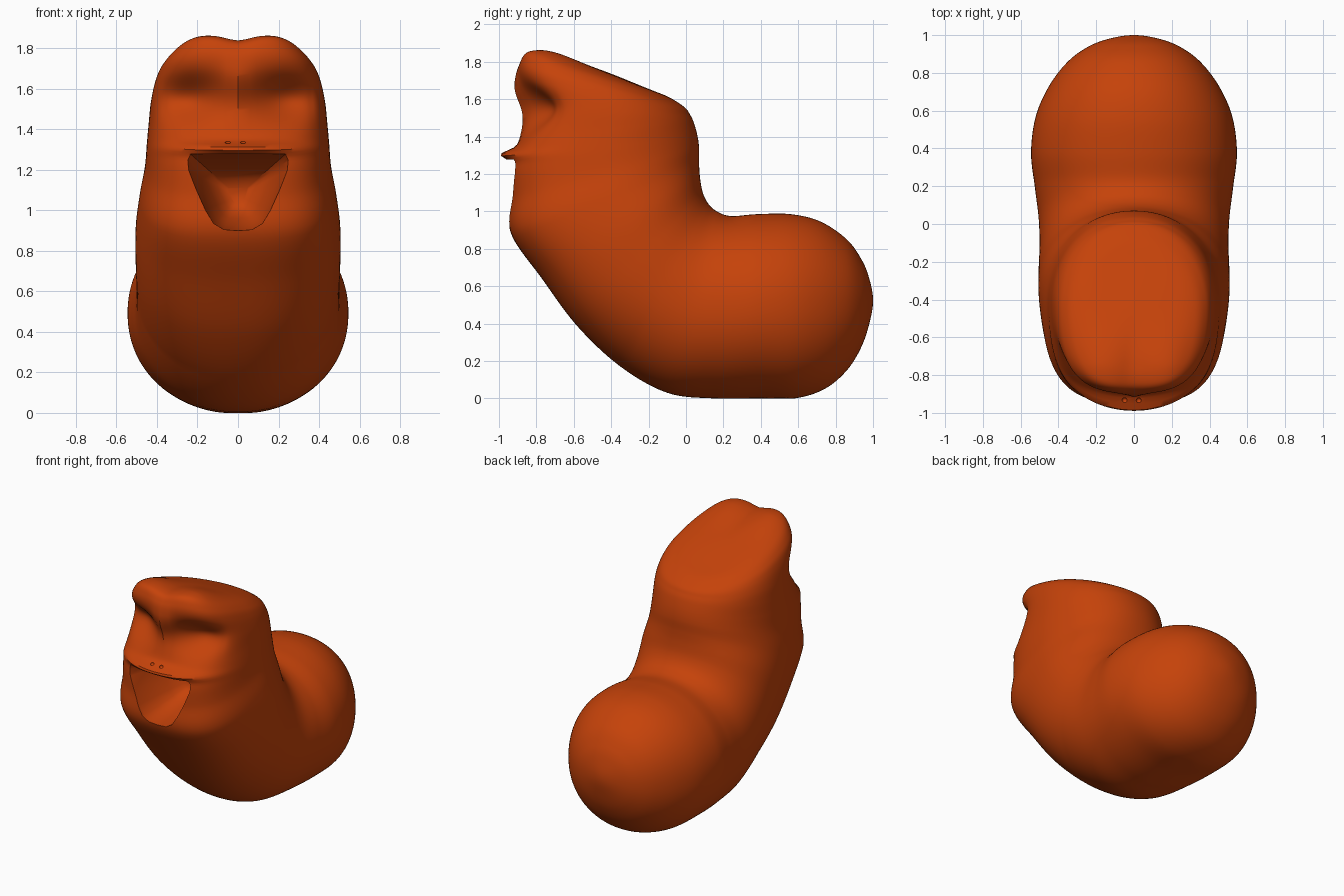
import bpy, bmesh, math
from mathutils import Vector
from math import exp

if "Cube" in bpy.data.objects:
    bpy.data.objects.remove(bpy.data.objects["Cube"])

orange = bpy.data.materials.new("burnt orange")
orange.diffuse_color = (0.56, 0.055, 0.003, 1)
orange.use_nodes = True
orange.node_tree.nodes["Principled BSDF"].inputs["Base Color"].default_value = orange.diffuse_color


def make_object(name, bm):
    bmesh.ops.recalc_face_normals(bm, faces=bm.faces[:])
    mesh = bpy.data.meshes.new(name)
    bm.to_mesh(mesh)
    bm.free()
    mesh.materials.append(orange)
    ob = bpy.data.objects.new(name, mesh)
    bpy.context.collection.objects.link(ob)
    return ob


# Body stations: outer (y, z), inner (y, z), half width
S = [
    (1.0, .53, 1.0, .53, 0), (.985, .42, .98, .64, .125), (.94, .28, .94, .74, .24),
    (.86, .15, .86, .85, .35), (.74, .05, .72, .945, .45), (.58, 0, .56, .985, .52),
    (.38, 0, .38, .985, .545), (.15, 0, .24, .975, .525), (-.1, .03, .165, 1.0, .505),
    (-.35, .17, .12, 1.04, .50), (-.58, .385, .09, 1.1, .505), (-.77, .64, .075, 1.18, .505),
    (-.935, .88, .07, 1.26, .485), (-.94, 1.08, .07, 1.34, .46), (-.94, 1.25, .06, 1.41, .45),
    (-.89, 1.4, .04, 1.48, .44), (-.88, 1.55, .02, 1.52, .43), (-.9, 1.7, 0, 1.55, .41),
    (-.89, 1.79, -.04, 1.58, .38), (-.84, 1.845, -.1, 1.615, .32), (-.70, 1.84, -.2, 1.655, .21),
    (-.45, 1.755, -.45, 1.755, 0)]


def mirrored(s):
    return (s[2], s[3], s[0], s[1], -s[4])


def spline(p, t):
    a, b, c, d = p
    return [.5 * (2 * b[i] + (c[i] - a[i]) * t + (2 * a[i] - 5 * b[i] + 4 * c[i] - d[i]) * t * t
                  + (3 * b[i] - a[i] - 3 * c[i] + d[i]) * t ** 3) for i in range(5)]


def sculpt(v):
    """Eye sockets, nose ridge, brow groove and upper lip on the front of the head."""
    x, y, z = v
    if y < -.45 and z > 1.0:
        dy = .135 * exp(-((abs(x) - .24) / .16) ** 2 - ((z - 1.55) / .12) ** 2)
        dy -= .03 * exp(-(x / .07) ** 2 - ((z - 1.63) / .1) ** 2)
        dy -= .068 * exp(-((z - 1.305) / .028) ** 2 - (x / .28) ** 2)
        front = min(1, max(0, (-.45 - y) / .3))
        dz = .02 * front * exp(-((abs(x) - .2) / .13) ** 2 - ((z - 1.84) / .07) ** 2)
        dz -= .015 * front * exp(-(x / .07) ** 2 - ((z - 1.84) / .08) ** 2)
        return Vector((x, y + dy * front, z + dz))
    return Vector((x, y, max(z, 0)))


# Body: loft superellipse rings along the stations, flatter across the face
N, STEPS = 120, 10
ctrl = [mirrored(S[1])] + S + [mirrored(S[-2])]
rows = []
for i in range(len(S) - 1):
    for k in range(STEPS):
        if i or k:
            rows.append((spline(ctrl[i:i + 4], k / STEPS), i + k / STEPS))
bm = bmesh.new()
rings = []
for (oy, oz, iy, iz, w), u in rows:
    ring = []
    face_blend = min(1, max(0, (u - 9) / 3))
    for j in range(N):
        a = 2 * math.pi * j / N
        ca, sa = math.cos(a), math.sin(a)
        power = 2 / (2.1 + .9 * face_blend * max(0, ca) ** .5)
        c = math.copysign(abs(ca) ** power, ca)
        s = math.copysign(abs(sa) ** power, sa)
        p = (w * s, (oy + iy) / 2 + c * (oy - iy) / 2, (oz + iz) / 2 + c * (oz - iz) / 2)
        ring.append(bm.verts.new(sculpt(p)))
    rings.append(ring)
for r0, r1 in zip(rings, rings[1:]):
    for j in range(N):
        bm.faces.new((r0[j], r0[(j + 1) % N], r1[(j + 1) % N], r1[j]))
for ring, s in ((rings[0], S[0]), (rings[-1], S[-1])):
    tip = bm.verts.new((0, s[0], s[1]))
    for j in range(N):
        bm.faces.new((ring[j], ring[(j + 1) % N], tip))
body = make_object("body", bm)

# Mouth cutter: trapezoid with a rounded bottom, narrowing towards the throat
half = [(0, .90), (.07, .905), (.12, .935), (.16, 1.0), (.205, 1.1), (.245, 1.2), (.25, 1.25), (.235, 1.278)]
outline = half + [(-x, z) for x, z in reversed(half[1:])]
bm = bmesh.new()
loops = []
for y, k in ((-1.1, 1.0), (-.92, 1.0), (-.78, .86), (-.65, .65), (-.57, .42), (-.54, .2)):
    loops.append([bm.verts.new((x * k, y, 1.07 + (z - 1.07) * k)) for x, z in outline])
for a, b in zip(loops, loops[1:]):
    for j in range(len(a)):
        m = (j + 1) % len(a)
        bm.faces.new((a[j], a[m], b[m], b[j]))
bm.faces.new(loops[0])
bm.faces.new(loops[-1])
cutters = [make_object("mouth_cutter", bm)]

# Nostril cutters: two small balls on the lip
bpy.context.view_layer.update()
for x in (-.05, .025):
    hit, loc, _, _ = body.ray_cast(Vector((x, -2, 1.335)), Vector((0, 1, 0)))
    bm = bmesh.new()
    bmesh.ops.create_uvsphere(bm, u_segments=12, v_segments=8, radius=.014)
    bmesh.ops.translate(bm, verts=bm.verts[:], vec=loc if hit else Vector((x, -.94, 1.335)))
    cutters.append(make_object("nostril_cutter", bm))

bpy.context.view_layer.objects.active = body
body.select_set(True)
for cutter in cutters:
    cutter.hide_render = True
    mod = body.modifiers.new("cut", 'BOOLEAN')
    mod.operation, mod.solver, mod.object = 'DIFFERENCE', 'EXACT', cutter
    bpy.ops.object.modifier_apply(modifier=mod.name)
    bpy.data.objects.remove(cutter)
bpy.ops.object.shade_smooth_by_angle(angle=math.radians(40))
